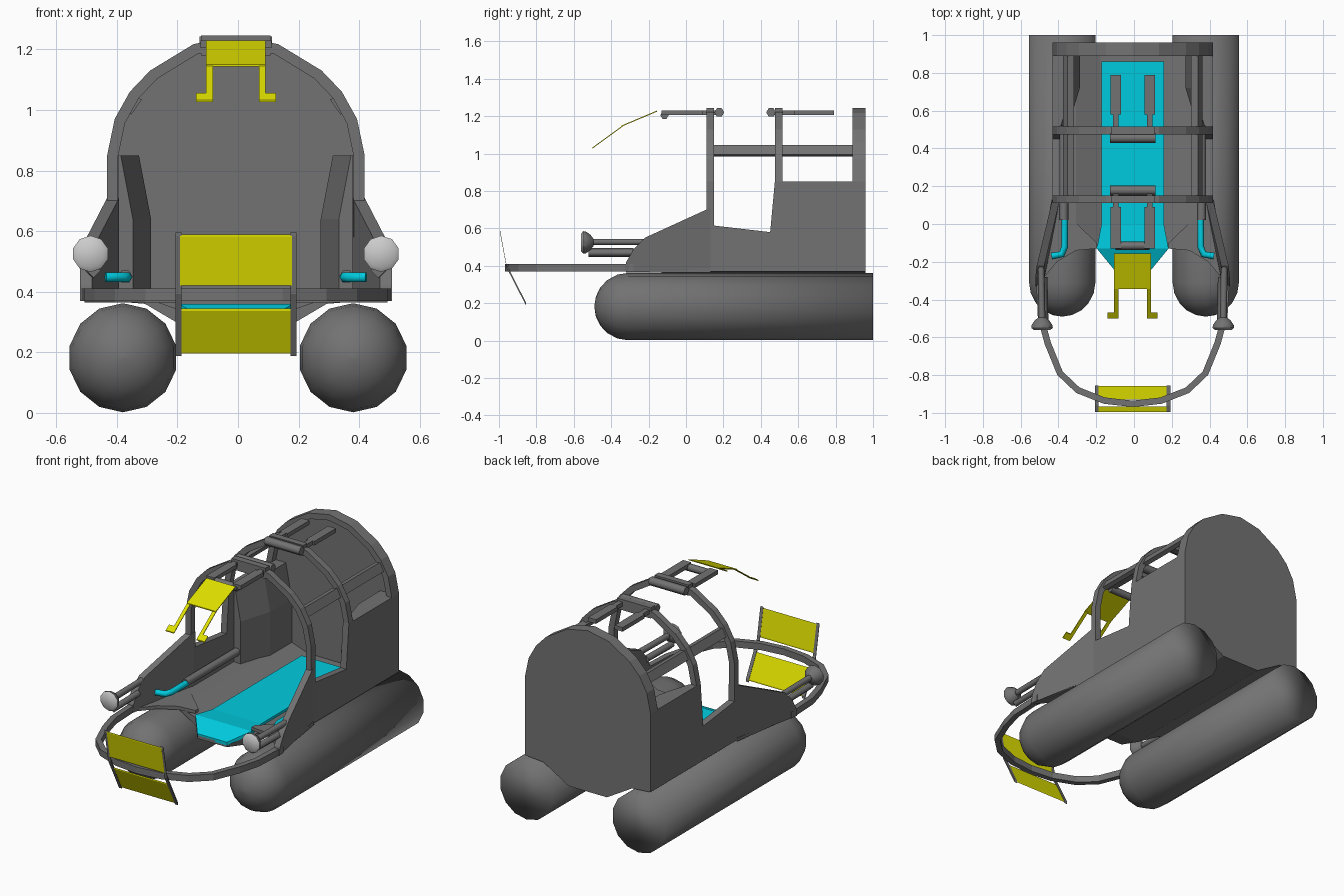
import bpy, bmesh
from math import sin, cos, pi, radians
from mathutils import Vector

if "Cube" in bpy.data.objects:
    bpy.data.objects.remove(bpy.data.objects["Cube"])

CYAN, YELLOW = (0.0, 0.6, 0.74), (0.74, 0.74, 0.0)
GREY, PALE = (0.17, 0.17, 0.17), (0.6, 0.6, 0.6)


def paint(ob, rgb):
    mat = bpy.data.materials.get(str(rgb)) or bpy.data.materials.new(str(rgb))
    mat.diffuse_color = (*rgb, 1)
    mat.use_nodes = True
    mat.node_tree.nodes["Principled BSDF"].inputs["Base Color"].default_value = mat.diffuse_color
    ob.data.materials.append(mat)


def finish(name, bm, rgb=GREY, smooth=None):
    bmesh.ops.recalc_face_normals(bm, faces=bm.faces)
    me = bpy.data.meshes.new(name)
    bm.to_mesh(me)
    bm.free()
    if smooth:
        me.shade_smooth()
        me.set_sharp_from_angle(angle=radians(smooth))
    ob = bpy.data.objects.new(name, me)
    bpy.context.collection.objects.link(ob)
    paint(ob, rgb)
    return ob


def loft(name, rings, rgb=GREY, smooth=None):
    """Bridge rings of equal point count and cap both ends."""
    bm = bmesh.new()
    vs = [[bm.verts.new(p) for p in r] for r in rings]
    n = len(vs[0])
    for a, b in zip(vs, vs[1:]):
        for j in range(n):
            bm.faces.new((a[j], a[(j + 1) % n], b[(j + 1) % n], b[j]))
    bm.faces.new(vs[0])
    bm.faces.new(vs[-1])
    return finish(name, bm, rgb, smooth)


def slab(name, x, path, t, rgb=GREY):
    """Thin sheet following a y-z path, spanning x."""
    return loft(name, [[(x[0], y, z - t), (x[1], y, z - t), (x[1], y, z + t), (x[0], y, z + t)] for y, z in path], rgb)


def box(name, x, y, z, rgb=GREY):
    mid = (z[0] + z[1]) / 2
    return slab(name, x, [(q, mid) for q in y], z[1] - mid, rgb)


def lathe(name, x, z, prof, n, smooth=35, rgb=GREY):
    """Profile of (radius, y) turned about a y-direction axis."""
    return loft(name, [[(x + r * sin(2 * pi * k / n), y, z + r * cos(2 * pi * k / n)) for k in range(n)]
                       for r, y in prof], rgb, smooth)


def tube(name, pts, r, rgb=GREY, res=1):
    cu = bpy.data.curves.new(name, 'CURVE')
    cu.dimensions = '3D'
    cu.bevel_depth, cu.bevel_resolution, cu.use_fill_caps = r, res, True
    sp = cu.splines.new('POLY')
    sp.points.add(len(pts) - 1)
    for p, q in zip(sp.points, pts):
        p.co = (*q, 1)
    ob = bpy.data.objects.new(name, cu)
    bpy.context.collection.objects.link(ob)
    paint(ob, rgb)


def mirror_path(half):
    return half + [(-x, y) for x, y in reversed(half[:-1])]


def wall_x(y):
    return 0.425 + 0.09 * min(max((0.13 - y) / 0.38, 0), 1)


def side_panel(name, s, pts, t=0.04):
    loft(name, [[(s * (wall_x(y) - d), y, z) for y, z in pts] for d in (0, t)])


ARCH = mirror_path([(.425, .85), (.4, .97), (.35, 1.06), (.283, 1.13), (.14, 1.217), (0, 1.245)])


def arch(name, y0, y1, base):
    pts = [(.425, base)] + ARCH + [(-.425, base)]
    rings = []
    for x, z in pts:
        xi, zi = x * .915, (.8 + (z - .8) * .92 if z > .8 else z)
        rings.append([(x, y0, z), (x, y1, z), (xi, y1, zi), (xi, y0, zi)])
    loft(name, rings)


# cabin frame arches and closed back
arch("front_arch", .11, .15, .58)
arch("middle_arch", .475, .515, .8)
arch("rear_arch", .89, .96, .8)
back = [(.425, .37)] + ARCH + [(-.425, .37), (-.3, .36), (-.13, .26), (.13, .26), (.3, .36)]
loft("back_wall", [[(x, y, z) for x, z in back] for y in (.93, .96)])

# floor with sunken keel
keel = [(-.42, .37), (-.3, .36), (-.13, .26), (.13, .26), (.3, .36), (.42, .37),
        (.42, .385), (.3, .38), (.17, .335), (-.17, .335), (-.3, .38), (-.42, .385)]
loft("keel_floor", [[(x, y, z) for x, z in keel] for y in (-.13, .94)])
loft("keel_nose", [[(x, -.13, z) for x, z in keel[2:4] + [(.19, .335), (-.19, .335)]],
                   [(-.1, -.24, .28), (.1, -.24, .28), (.1, -.24, .3), (-.1, -.24, .3)]])
# cyan floor strip with tapered nose
loft("floor_strip", [[(-w, y, z - .02), (w, y, z - .02), (w, y, z), (-w, y, z)]
                     for w, y, z in ((.165, .86, .35), (.165, 0, .35), (.19, -.13, .36), (.1, -.24, .31))], CYAN)

for s, side in ((1, "right"), (-1, "left")):
    # pontoon float
    dome = [(.18 * sin(a), -.31 - .18 * cos(a)) for a in (.02, .3, .6, .9, 1.25, pi / 2)]
    lathe(side + "_pontoon", s * .38, .182, dome + [(.18, 1)], 14, 180)
    # hull side: nose, door sill, rear panel
    side_panel(side + "_nose_panel", s, [(-.33, .37), (-.32, .42), (-.28, .49), (-.22, .55), (.13, .71), (.13, .37)])
    side_panel(side + "_sill_panel", s, [(.13, .37), (.13, .71), (.15, .71), (.15, .615), (.45, .58), (.45, .37)])
    side_panel(side + "_rear_panel", s, [(.45, .37), (.45, .58), (.475, .85), (.95, .85), (.95, .37)])
    # thick inner lining beside the rear window
    loft(side + "_lining", [[(s * .385, y, .37), (s * x0, y, .37), (s * x0, y, .64), (s * (x0 + .04), y, .85),
                             (s * .385, y, .85)] for y, x0 in ((.52, .34), (.72, .28), (.93, .28))])
    # floor wing running out to the nose
    edge = [(.5, -.32), (.4, -.2), (.3, -.14), (.19, -.13), (.19, -.1), (.43, .13)]
    loft(side + "_floor_wing", [[(s * x, y, z) for x, y in edge] for z in (.365, .385)])
    # roof rail between arches
    rail = [(.345, .985), (.37, .995), (.345, 1.045), (.31, 1.035)]
    loft(side + "_roof_rail", [[(s * x, y, z) for x, z in rail] for y in (.13, .92)])
    # control lever in the cabin
    tube(side + "_lever_arm", [(s * .365, .9, .45), (s * .365, .02, .45)], .024)
    tube(side + "_lever_grip", [(s * .36, .03, .448), (s * .36, -.12, .448), (s * .375, -.16, .448),
                                (s * .43, -.17, .448)], .018, CYAN)
    # headlamp, lens and rods
    lathe(side + "_headlamp", s * .48, .525, [(.06, -.55), (.058, -.535), (.04, -.51), (.02, -.495)], 10, 30)
    lathe(side + "_lens", s * .48, .525, [(.045, -.562), (.06, -.55)], 10, 60, PALE)
    tube(side + "_lamp_rod", [(s * .48, -.51, .528), (s * .485, -.22, .528)], .018)
    tube(side + "_lower_rod", [(s * .47, -.52, .47), (s * .475, -.28, .47)], .024, res=0)
    # bars holding the front panels
    x = sorted((s * .18, s * .2))
    slab(side + "_upper_panel_bar", x, [(-.995, .59), (-.96, .40)], .006)
    slab(side + "_lower_panel_bar", x, [(-.96, .40), (-.855, .195)], .008)
    # roof arms, narrow near the hinge then wide
    for end, ys in (("front", (.17, .09, -.13)), ("rear", (.45, .58, .79))):
        box(f"{side}_{end}_arm_neck", sorted((s * .075, s * .105)), sorted(ys[:2]), (1.205, 1.23))
        box(f"{side}_{end}_arm", sorted((s * .063, s * .117)), sorted(ys[1:]), (1.205, 1.23))
    # visor legs and feet
    slab(side + "_visor_leg", sorted((s * .076, s * .098)), [(-.335, 1.15), (-.5, 1.03)], .003, YELLOW)
    slab(side + "_visor_foot", sorted((s * .076, s * .132)), [(-.468, 1.053), (-.5, 1.03)], .003, YELLOW)

# roof hinges and brackets
tube("front_hinge", [(-.12, .178, 1.22), (.12, .178, 1.22)], .026)
tube("rear_hinge", [(-.12, .455, 1.22), (.12, .455, 1.22)], .026)
tube("visor_hinge", [(-.09, -.115, 1.205), (.09, -.115, 1.205)], .022)
box("front_bracket", (-.115, .115), (.11, .15), (1.18, 1.245))
box("middle_bracket", (-.115, .115), (.475, .515), (1.18, 1.245))

# yellow visor sheet
slab("visor", (-.098, .098), [(-.155, 1.227), (-.345, 1.147)], .003, YELLOW)

# yellow front panels
slab("upper_front_panel", (-.185, .185), [(-.995, .585), (-.965, .425)], .004, YELLOW)
slab("lower_front_panel", (-.185, .185), [(-.93, .34), (-.858, .2)], .004, YELLOW)

# bumper hoop swept around the bow
hoop = mirror_path([(.495, -.28), (.485, -.5), (.45, -.63), (.385, -.79), (.29, -.88), (.15, -.935), (0, -.952)])
rings = []
for i, p in enumerate(hoop):
    a, b = Vector(hoop[max(i - 1, 0)]), Vector(hoop[min(i + 1, len(hoop) - 1)])
    d = (b - a).normalized() * .017
    q, r = (p[0] + d.y, p[1] - d.x), (p[0] - d.y, p[1] + d.x)
    rings.append([(*q, .37), (*q, .41), (*r, .41), (*r, .37)])
loft("bumper_hoop", rings)

# the hull sits a touch left of the floats
for ob in bpy.context.collection.objects:
    if "pontoon" not in ob.name:
        ob.location.x = -.007
